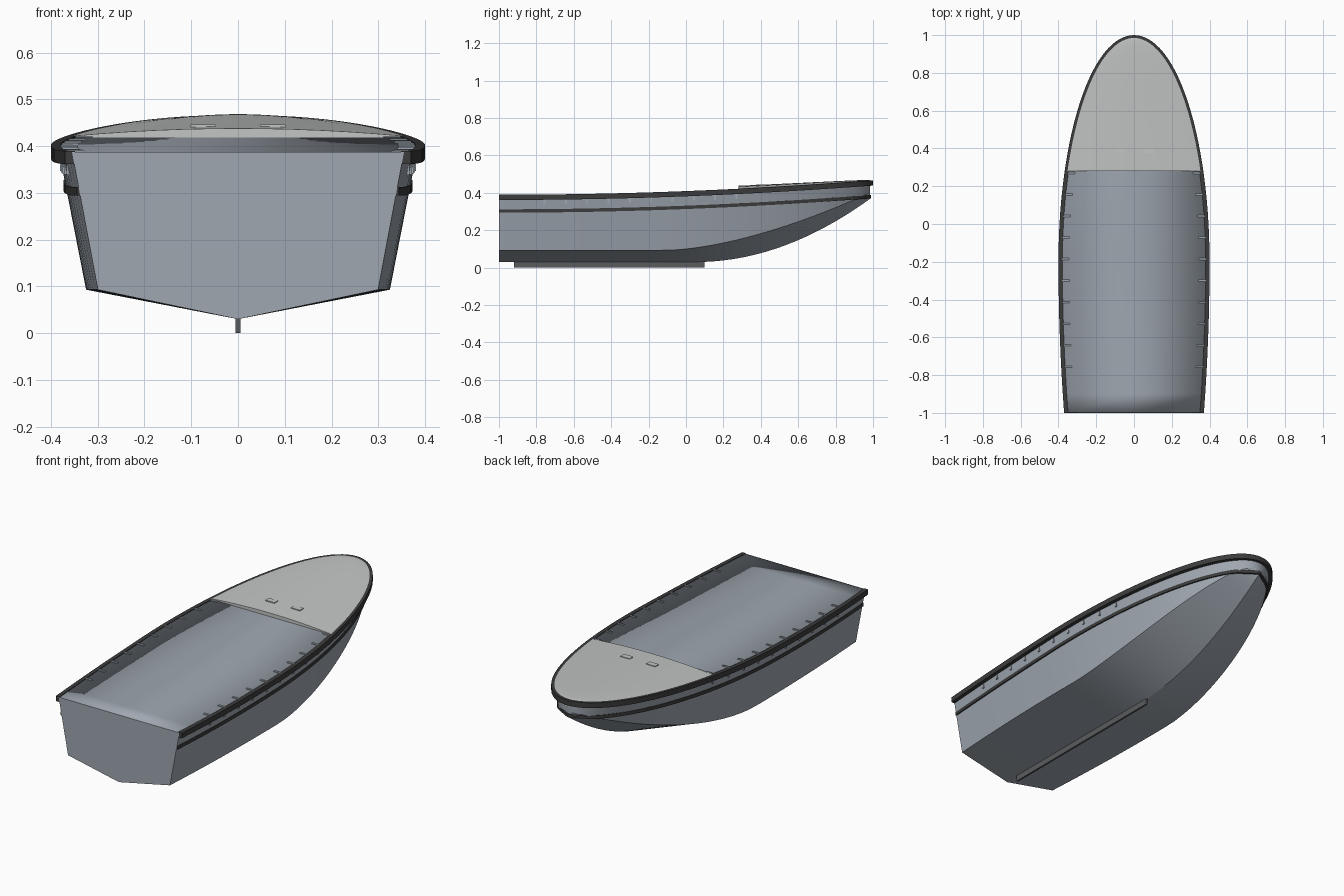
import bpy, bmesh, math
from mathutils import Vector

if "Cube" in bpy.data.objects:
    bpy.data.objects.remove(bpy.data.objects["Cube"])

BEAM, MID, REACH = 0.385, -0.2, 1.185   # half beam, widest station, bow length
CHINE = 0.844                           # chine width relative to sheer


def material(name, rgb):
    m = bpy.data.materials.new(name)
    m.use_nodes = True
    m.diffuse_color = (*rgb, 1)
    m.node_tree.nodes["Principled BSDF"].inputs["Base Color"].default_value = (*rgb, 1)
    return m


HULL = material("blue grey hull", (0.35, 0.39, 0.44))
DECK = material("pale grey deck", (0.55, 0.56, 0.56))
TRIM = material("charcoal trim", (0.045, 0.045, 0.046))
KEEL = material("dark grey keel", (0.10, 0.105, 0.11))


# Hull lines
def sheer_w(y):
    if y < MID:
        return BEAM - 0.03 * ((y - MID) / 0.8) ** 2
    return BEAM * math.sqrt(max(0, 1 - ((y - MID) / REACH) ** 2))


def sheer_z(y):
    return 0.387 + 0.078 * ((y + 1) / 2) ** 2


def chine_z(y):
    return 0.093 + 0.315 * max(0, (y + 0.1) / 1.1) ** 1.6


def keel_z(y):
    return 0.03 + 0.35 * max(0, (y - 0.05) / 0.95) ** 2


def width_at(y, z):
    c, k = chine_z(y), keel_z(y)
    if z >= c:
        return sheer_w(y) * (CHINE + (1 - CHINE) * (z - c) / (sheer_z(y) - c))
    return sheer_w(y) * CHINE * max(0, (z - k) / (c - k))


AFT = [-1 + 0.1 * i for i in range(8)]
FORE = [MID + REACH * math.sin(math.pi / 2 * i / 28) for i in range(29)]
STATIONS = AFT + FORE


def make(name, bm, mat, angle=35):
    bmesh.ops.remove_doubles(bm, verts=bm.verts, dist=0.0003)
    bmesh.ops.recalc_face_normals(bm, faces=bm.faces)
    mesh = bpy.data.meshes.new(name)
    bm.to_mesh(mesh)
    bm.free()
    mesh.materials.append(mat)
    ob = bpy.data.objects.new(name, mesh)
    bpy.context.scene.collection.objects.link(ob)
    bpy.ops.object.select_all(action="DESELECT")
    ob.select_set(True)
    bpy.context.view_layer.objects.active = ob
    bpy.ops.object.shade_smooth_by_angle(angle=math.radians(angle))
    return ob


def loft(name, sections, mat, ring=True, caps=(True, True), angle=35):
    bm = bmesh.new()
    rows = [[bm.verts.new(p) for p in s] for s in sections]
    n = len(rows[0])
    for a, b in zip(rows, rows[1:]):
        for i in range(n if ring else n - 1):
            j = (i + 1) % n
            bm.faces.new((a[i], a[j], b[j], b[i]))
    for row, wanted in zip((rows[0], rows[-1]), caps):
        if wanted:
            bm.faces.new(row)
    return make(name, bm, mat, angle)


def box(bm, lo, hi):
    lo, hi = Vector(lo), Vector(hi)
    made = bmesh.ops.create_cube(bm, size=1)["verts"]
    bmesh.ops.scale(bm, vec=hi - lo, verts=made)
    bmesh.ops.translate(bm, vec=(lo + hi) / 2, verts=made)


# Hard-chined hull with a flat transom
hull = []
for y in STATIONS:
    w, c = sheer_w(y), sheer_w(y) * CHINE
    hull.append([(-w, y, sheer_z(y)), (-c, y, chine_z(y)), (0, y, keel_z(y)),
                 (c, y, chine_z(y)), (w, y, sheer_z(y))])
loft("hull", hull, HULL, ring=False, caps=(True, False), angle=20)

# Cockpit sole, softly shaded over a short skirt
DECK_Y = 0.28
sole = []
for y in [-0.998] + [s for s in STATIONS if -0.95 < s < DECK_Y] + [DECK_Y + 0.02]:
    w, z = sheer_w(y) - 0.004, sheer_z(y)
    sole.append([(-w + 0.01, y, z - 0.03), (-w, y, z), (0, y, z),
                 (w, y, z), (w - 0.01, y, z - 0.03)])
loft("cockpit_sole", sole, HULL, ring=False, caps=(True, False), angle=120)

# Crowned foredeck
deck = []
for y in [DECK_Y] + [s for s in FORE if s > DECK_Y + 0.01]:
    w, z = sheer_w(y), sheer_z(y)
    crown = 0.016 * w / sheer_w(DECK_Y)
    top = [(w * u / 6, y, z + 0.003 + crown * (1 - (u / 6) ** 2)) for u in range(-6, 7)]
    deck.append([(-w, y, z - 0.003)] + top + [(w, y, z - 0.003)])
loft("foredeck", deck, DECK, caps=(True, False))


# Trim strips run from one quarter, round the bow, to the other
def strip(name, line, inner, outer, low, high):
    half = [line(y) for y in STATIONS]
    path = half + [Vector((-p.x, p.y, p.z)) for p in reversed(half[:-1])]
    sections = []
    for i, p in enumerate(path):
        t = path[min(i + 1, len(path) - 1)] - path[max(i - 1, 0)]
        out = Vector((t.y, -t.x, 0)).normalized()
        if i in (0, len(path) - 1):
            out = Vector((math.copysign(1, p.x), 0, 0))
        sections.append([p + out * o + Vector((0, 0, h)) for o, h in
                         ((inner, low), (outer, low), (outer, high), (inner, high))])
    loft(name, sections, TRIM)


def sheer_line(y):
    return Vector((sheer_w(y), y, sheer_z(y)))


def stripe_line(y):
    z = sheer_z(y) - 0.084
    return Vector((width_at(y, z), y, z))


strip("rub_rail", sheer_line, -0.006, 0.015, -0.025, 0.003)
strip("side_stripe", stripe_line, -0.005, 0.005, -0.009, 0.009)

# Rib heads along both gunwales
bm = bmesh.new()
for i in range(10):
    y = 0.27 - 0.114 * i
    w, z = sheer_w(y), sheer_z(y)
    for side in (-1, 1):
        xs = sorted((side * (w - 0.042), side * (w - 0.004)))
        box(bm, (xs[0], y - 0.005, z - 0.05), (xs[1], y + 0.005, z + 0.003))
make("rib_heads", bm, HULL)

# Deck pads
bm = bmesh.new()
for x in (-0.075, 0.075):
    box(bm, (x - 0.027, 0.375, 0.42), (x + 0.027, 0.405, 0.446))
make("deck_pads", bm, DECK)

# Keel skeg
bm = bmesh.new()
box(bm, (-0.005, -0.92, 0), (0.005, 0.1, 0.035))
make("keel", bm, KEEL)
